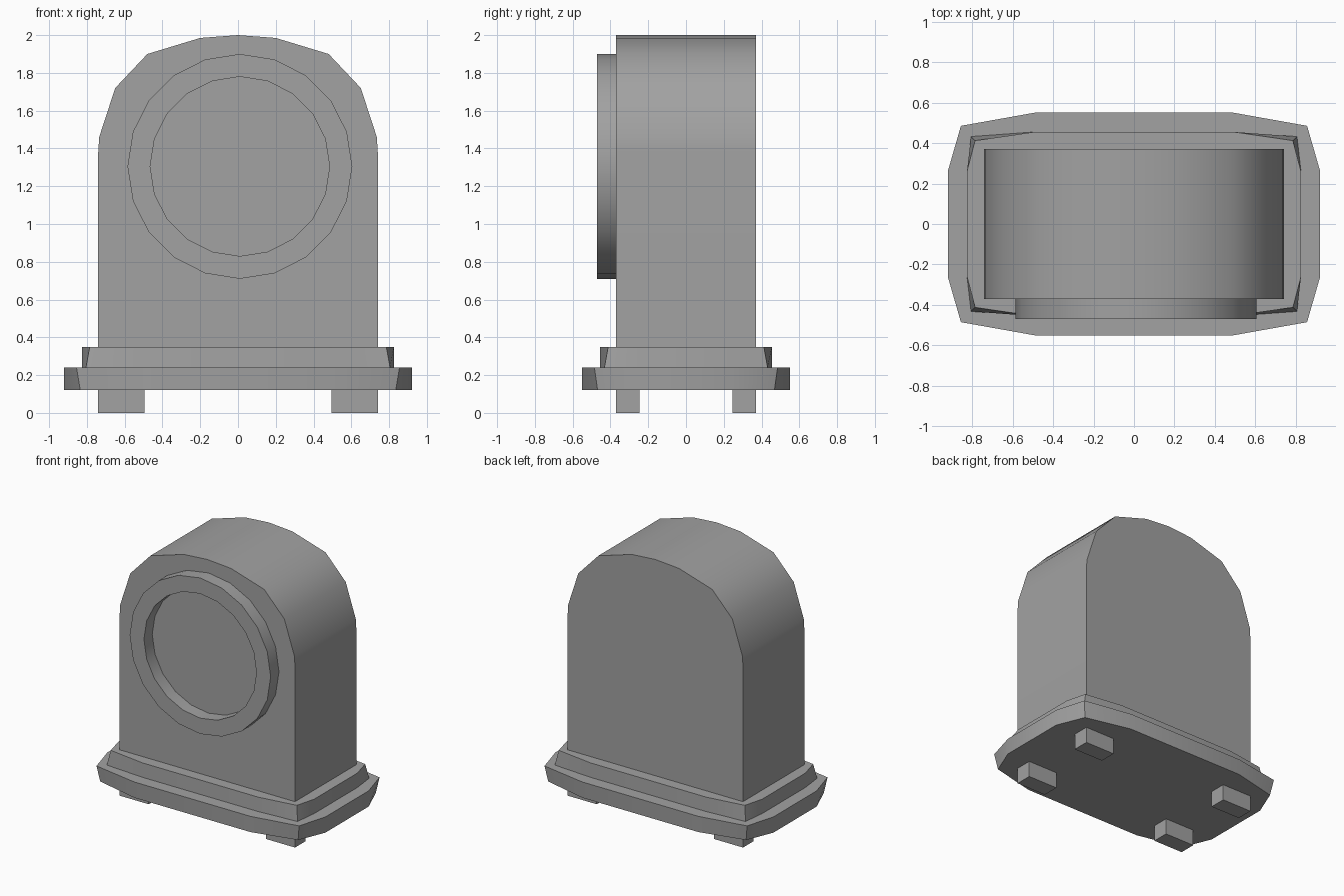
import bpy, bmesh, math
from mathutils import Vector

cube = bpy.data.objects.get("Cube")
if cube:
    bpy.data.objects.remove(cube, do_unlink=True)

GREY = (0.36, 0.36, 0.36, 1)
grey = bpy.data.materials.new("mid grey")
grey.use_nodes = True
grey.diffuse_color = GREY
grey.node_tree.nodes["Principled BSDF"].inputs["Base Color"].default_value = GREY


def finish(name, bm, smooth=True):
    bmesh.ops.recalc_face_normals(bm, faces=bm.faces)
    mesh = bpy.data.meshes.new(name)
    bm.to_mesh(mesh)
    bm.free()
    mesh.materials.append(grey)
    obj = bpy.data.objects.new(name, mesh)
    bpy.context.collection.objects.link(obj)
    if smooth:
        bpy.ops.object.select_all(action='DESELECT')
        obj.select_set(True)
        bpy.context.view_layer.objects.active = obj
        bpy.ops.object.shade_smooth_by_angle(angle=math.radians(30))
    return obj


def loft(name, loops, closed=False):
    """Join matching point loops; cap the ends, or close them into a ring."""
    bm = bmesh.new()
    rings = [[bm.verts.new(p) for p in loop] for loop in loops]
    pairs = list(zip(rings, rings[1:]))
    if closed:
        pairs.append((rings[-1], rings[0]))
    else:
        bm.faces.new(rings[0])
        bm.faces.new(rings[-1])
    n = len(rings[0])
    for a, b in pairs:
        for i in range(n):
            j = (i + 1) % n
            bm.faces.new((a[i], a[j], b[j], b[i]))
    return finish(name, bm)


# Arched housing, mirrored half profile
half = [(0.74, 0.3), (0.74, 1.38), (0.735, 1.46), (0.65, 1.72), (0.48, 1.9), (0.2, 1.985)]
profile = half + [(0, 2)] + [(-x, z) for x, z in reversed(half)]
loft("arched_body", [[(x, y, z) for x, z in profile] for y in (-0.37, 0.37)])


# Raised round rim on the front
def circle(radius, y, sides=20):
    return [(0.01 + radius * math.sin(math.tau * i / sides), y,
             1.305 + radius * math.cos(math.tau * i / sides)) for i in range(sides)]


loft("front_rim", [circle(0.595, -0.37), circle(0.595, -0.47),
                   circle(0.475, -0.47), circle(0.475, -0.37)], closed=True)


# Stepped base: plates with chamfered, slightly leaning corners
def outline(front, corner, side, z):
    quarter = [side, corner, front]
    pts = quarter + [(-x, y) for x, y in reversed(quarter)]
    pts += [(-x, -y) for x, y in pts]
    return [(x, y, z) for x, y in pts]


loft("lower_plinth", [outline((0.49, 0.55), (0.835, 0.468), (0.92, 0.26), 0.12),
                      outline((0.49, 0.55), (0.855, 0.485), (0.92, 0.26), 0.24)])
loft("upper_plinth", [outline((0.49, 0.455), (0.805, 0.432), (0.825, 0.26), 0.24),
                      outline((0.49, 0.455), (0.785, 0.412), (0.825, 0.26), 0.35)])

# Four block feet
for sx, side in ((-1, "right"), (1, "left")):
    for sy, end in ((-1, "front"), (1, "back")):
        bm = bmesh.new()
        bmesh.ops.create_cube(bm, size=1)
        bmesh.ops.scale(bm, vec=(0.245, 0.125, 0.13), verts=bm.verts)
        bmesh.ops.translate(bm, vec=Vector((sx * 0.6175, sy * 0.3075, 0.065)), verts=bm.verts)
        finish(f"{end}_{side}_foot", bm, smooth=False)
